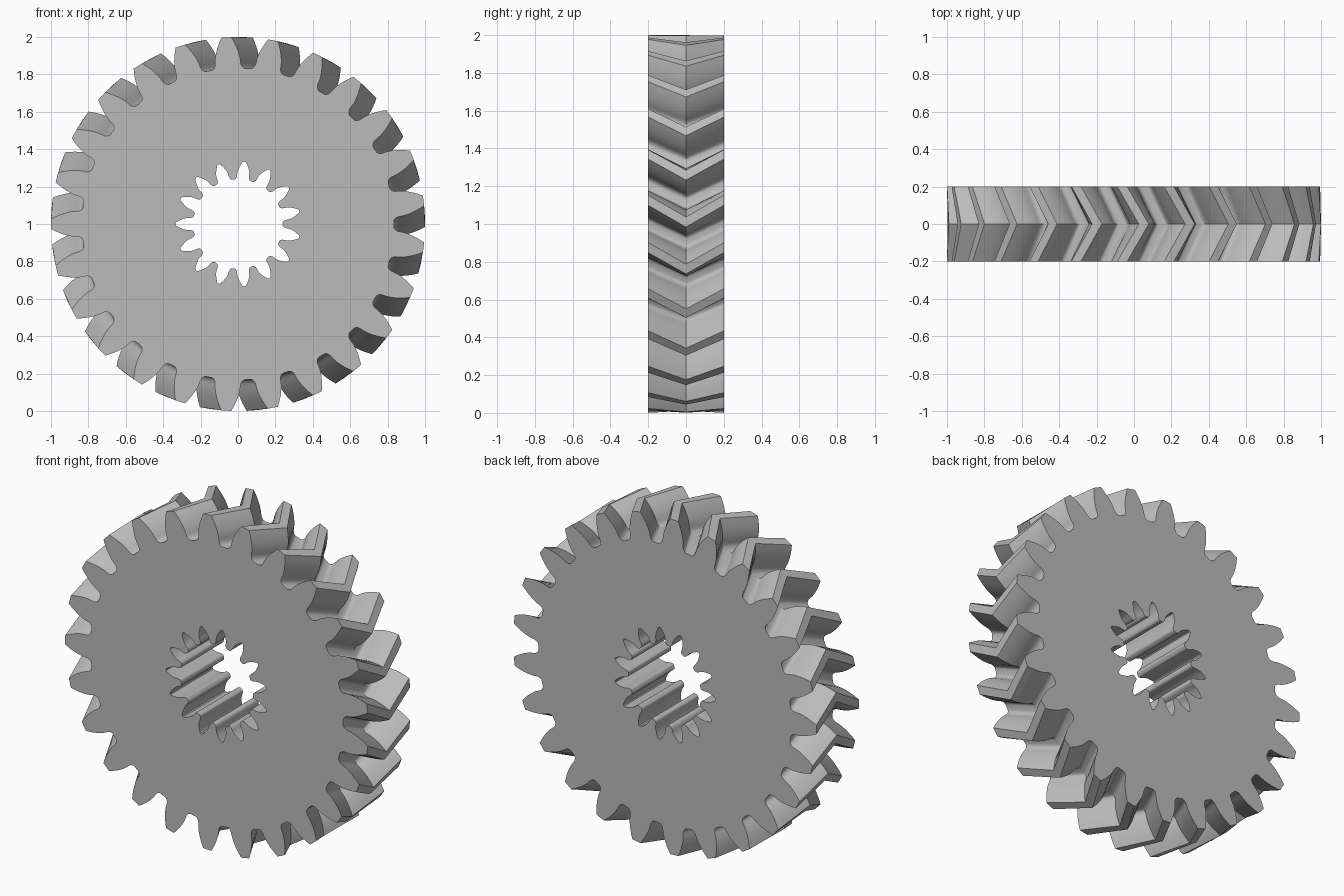
import bpy, bmesh, math

cube = bpy.data.objects.get("Cube")
if cube:
    bpy.data.objects.remove(cube, do_unlink=True)

HALF_WIDTH = 0.2
TWIST = math.radians(6.6)


def involute(a):
    return math.tan(a) - a


def flank(teeth, tip, pressure, steps=7):
    """Half-tooth outline as (radius, half angle), from root to tip."""
    module = 2 * tip / (teeth + 2)
    pitch_r = tip - module
    root = pitch_r - 1.25 * module
    base = pitch_r * math.cos(pressure)
    start = max(base, root + 0.45 * module)
    pts = []
    for i in range(steps):
        r = start + (tip - start) * i / (steps - 1)
        half = math.pi / (2 * teeth) + involute(pressure) - involute(math.acos(base / r))
        pts.append((r, half))
    # Rounded fillet from the flank foot down to the root circle
    r0, h0 = pts[0]
    room = (math.pi / teeth - h0) * 0.65
    fillet = []
    for i in range(5):
        a = math.pi / 2 * i / 5
        fillet.append((root + (r0 - root) * (1 - math.cos(a)), h0 + room * (1 - math.sin(a))))
    return fillet + pts


def outline(teeth, half, first):
    """Repeat a half tooth, mirrored, around the full circle."""
    pts = []
    for k in range(teeth):
        centre = first + 2 * math.pi * k / teeth
        pts += [(r, centre - h) for r, h in half]
        pts += [(r, centre + h) for r, h in reversed(half)]
    return pts


def add_loop(bm, pts, y, turn):
    verts = [bm.verts.new((r * math.cos(a + turn), y, 1 + r * math.sin(a + turn))) for r, a in pts]
    edges = [bm.edges.new((v, verts[i - 1])) for i, v in enumerate(verts)]
    return verts, edges


def add_wall(bm, a, b):
    for i in range(len(a)):
        bm.faces.new((a[i - 1], a[i], b[i], b[i - 1]))


bm = bmesh.new()
# Herringbone teeth: the middle section is turned against both ends
teeth = outline(25, flank(25, 1.0, math.radians(20)), math.pi)
rims = [add_loop(bm, teeth, y, turn)
        for y, turn in ((-HALF_WIDTH, 0), (0, -TWIST), (HALF_WIDTH, 0))]
for low, high in zip(rims, rims[1:]):
    add_wall(bm, low[0], high[0])

# Straight splined bore with rounded groove ends
groove = flank(15, 0.325, math.radians(20))
tip_r, tip_h = groove[-1]
groove += [(tip_r + 0.006, tip_h * 0.75), (tip_r + 0.01, tip_h * 0.3)]
bore = outline(15, groove, math.pi)
bores = [add_loop(bm, bore, y, 0) for y in (-HALF_WIDTH, HALF_WIDTH)]
add_wall(bm, bores[0][0], bores[1][0])

# Flat end faces between the teeth and the bore
for rim, hole in ((rims[0], bores[0]), (rims[2], bores[1])):
    bmesh.ops.triangle_fill(bm, edges=rim[1] + hole[1], use_beauty=True)
bmesh.ops.recalc_face_normals(bm, faces=bm.faces[:])

mesh = bpy.data.meshes.new("herringbone_gear")
bm.to_mesh(mesh)
bm.free()
gear = bpy.data.objects.new("herringbone_gear", mesh)
bpy.context.collection.objects.link(gear)

steel = bpy.data.materials.new("grey_steel")
steel.use_nodes = True
colour = (0.5, 0.5, 0.5, 1)
steel.diffuse_color = colour
steel.node_tree.nodes["Principled BSDF"].inputs["Base Color"].default_value = colour
mesh.materials.append(steel)

bpy.ops.object.select_all(action="DESELECT")
gear.select_set(True)
bpy.context.view_layer.objects.active = gear
bpy.ops.object.shade_smooth_by_angle(angle=math.radians(30))
